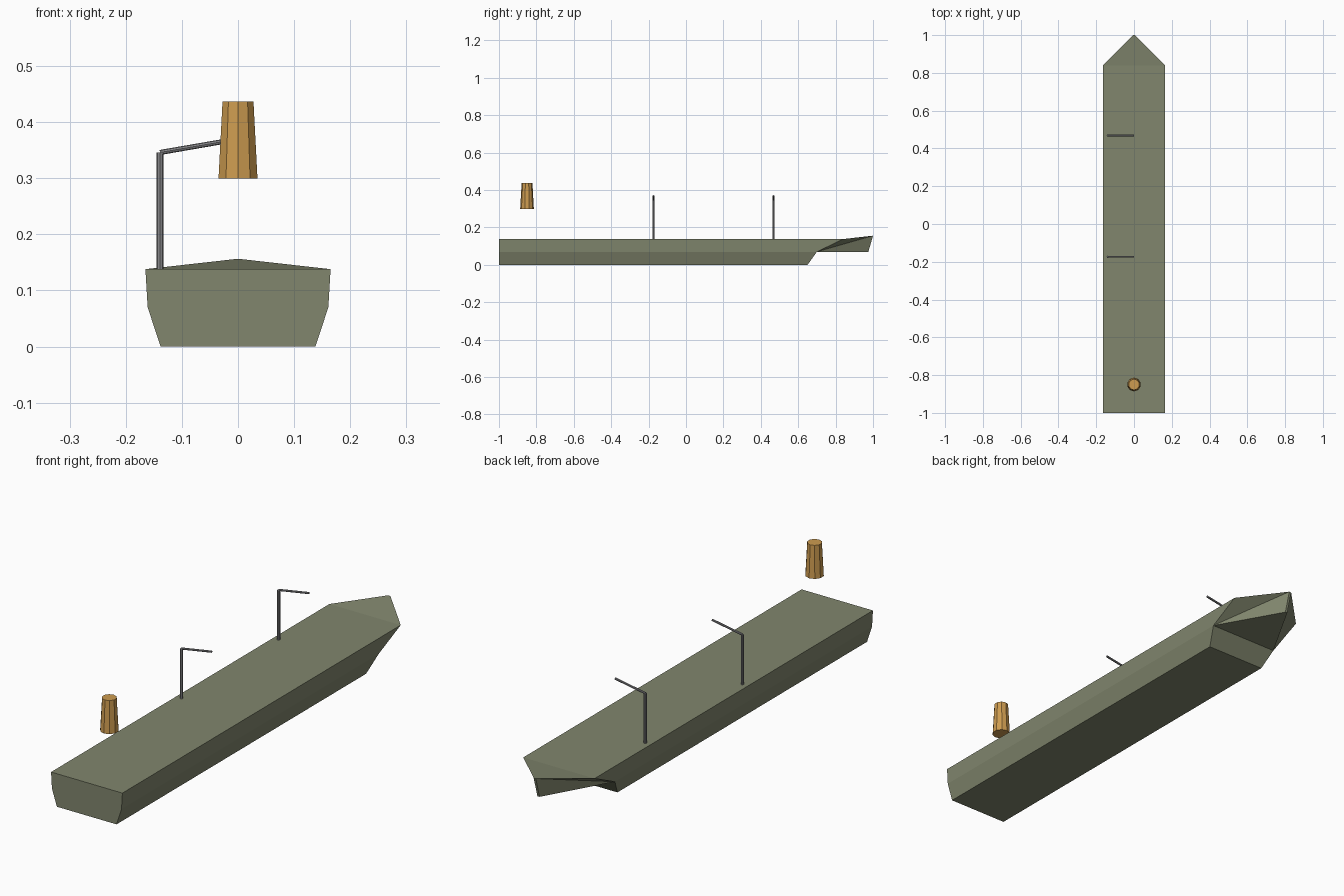
import bpy, bmesh
from mathutils import Vector

if "Cube" in bpy.data.objects:
    bpy.data.objects.remove(bpy.data.objects["Cube"], do_unlink=True)


def material(name, rgb):
    mat = bpy.data.materials.new(name)
    mat.use_nodes = True
    mat.diffuse_color = (*rgb, 1)
    mat.node_tree.nodes["Principled BSDF"].inputs["Base Color"].default_value = (*rgb, 1)
    return mat


olive = material("olive paint", (0.22, 0.24, 0.155))
grey = material("grey metal", (0.25, 0.25, 0.26))
amber = material("amber", (0.61, 0.33, 0.08))


def finish(name, bm, mat):
    bmesh.ops.recalc_face_normals(bm, faces=bm.faces)
    mesh = bpy.data.meshes.new(name)
    bm.to_mesh(mesh)
    bm.free()
    mesh.materials.append(mat)
    obj = bpy.data.objects.new(name, mesh)
    bpy.context.collection.objects.link(obj)
    return obj


def rod(name, start, end, r1, r2, sides, mat):
    start, end = Vector(start), Vector(end)
    axis = end - start
    bm = bmesh.new()
    bmesh.ops.create_cone(bm, cap_ends=True, segments=sides,
                          radius1=r1, radius2=r2, depth=axis.length)
    obj = finish(name, bm, mat)
    obj.location = (start + end) / 2
    if axis.x:
        obj.rotation_euler = axis.to_track_quat('Z', 'Y').to_euler()
    return obj


# Hull: each level is half width, height, forward end, stem half width, stem end
bm = bmesh.new()
KEEL = (0.138, 0, 0.65)
CHINE = (0.161, 0.07, 0.70)
DECK = (0.165, 0.138, 0.84)


def level(half, z, bow):
    return [bm.verts.new(p) for p in
            ((-half, -1, z), (half, -1, z), (half, bow, z), (-half, bow, z))]


keel, chine, deck = level(*KEEL), level(*CHINE), level(*DECK)
low = [bm.verts.new((x, 0.975, 0.07)) for x in (0.005, -0.005)]
tip = [bm.verts.new((x, 1, 0.156)) for x in (0.005, -0.005)]

bm.faces.new(keel)
bm.faces.new(deck)
for i, j in ((1, 2), (3, 0)):
    bm.faces.new((keel[i], keel[j], chine[j], chine[i]))
    bm.faces.new((chine[i], chine[j], deck[j], deck[i]))
bm.faces.new((keel[0], keel[1], chine[1], chine[0], deck[0], deck[1])[:4])
bm.faces.new((chine[0], chine[1], deck[1], deck[0]))
bm.faces.new((keel[2], keel[3], chine[3], chine[2]))

# Overhanging bow
bm.faces.new((deck[2], deck[3], tip[1], tip[0]))
bm.faces.new((chine[2], chine[3], low[1], low[0]))
bm.faces.new((low[0], low[1], tip[1], tip[0]))
for side, corner in enumerate((2, 3)):
    bm.faces.new((chine[corner], deck[corner], tip[side]))
    bm.faces.new((chine[corner], tip[side], low[side]))
finish("hull", bm, olive)

# Two masts, each with an arm reaching over the centre line
for place, y in (("front", -0.174), ("rear", 0.468)):
    rod(place + "_mast", (-0.139, y, 0.135), (-0.139, y, 0.346), 0.006, 0.006, 8, grey)
    rod(place + "_mast_arm", (-0.139, y, 0.346), (0, y, 0.37), 0.0045, 0.0045, 8, grey)

# Floating tapered lamp
rod("lamp", (0, -0.85, 0.30), (0, -0.85, 0.437), 0.0365, 0.029, 10, amber)
